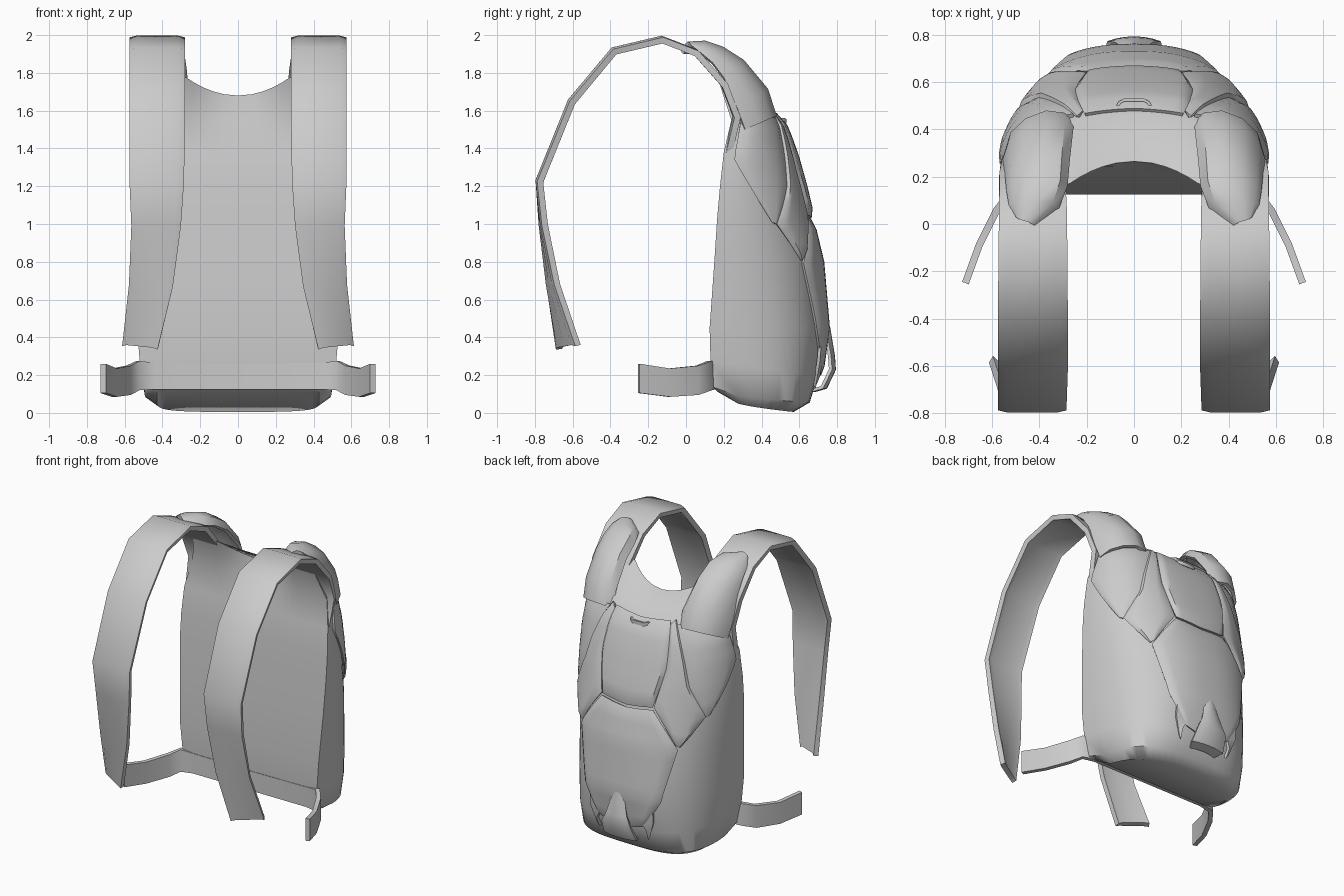
import bpy
from math import sin, cos, pi

if "Cube" in bpy.data.objects:
    bpy.data.objects.remove(bpy.data.objects["Cube"])

N = 28  # columns around the back of the bag


def lerp(a, b, t):
    return a + (b - a) * t


def finish(name, verts, faces, thick=0.0, mirror=False, angle=40):
    me = bpy.data.meshes.new(name)
    me.from_pydata(verts, [], faces)
    ob = bpy.data.objects.new(name, me)
    bpy.context.collection.objects.link(ob)
    if mirror:
        m = ob.modifiers.new("mirror", 'MIRROR')
        m.use_clip = True
        m.merge_threshold = 0.002
    if thick:
        s = ob.modifiers.new("thickness", 'SOLIDIFY')
        s.thickness = thick
        s.offset = 0
    bpy.ops.object.select_all(action='DESELECT')
    ob.select_set(True)
    bpy.context.view_layer.objects.active = ob
    bpy.ops.object.convert(target='MESH')
    bpy.ops.object.mode_set(mode='EDIT')
    bpy.ops.mesh.select_all(action='SELECT')
    bpy.ops.mesh.normals_make_consistent(inside=False)
    bpy.ops.object.mode_set(mode='OBJECT')
    bpy.ops.object.shade_smooth_by_angle(angle=angle * pi / 180)
    return ob


def sheet(name, rows, thick, mirror=True, angle=40):
    """Thin solid from rows of equally many points."""
    c = len(rows[0])
    verts = [p for r in rows for p in r]
    faces = [(i * c + j, i * c + j + 1, (i + 1) * c + j + 1, (i + 1) * c + j)
             for i in range(len(rows) - 1) for j in range(c - 1)]
    return finish(name, verts, faces, thick, mirror, angle)


# bag levels: z at front, z at back, half width, front y, back y, roundness
LEVELS = [(.11, .005, .43, .17, .57, .6), (.14, .055, .495, .135, .655, .6),
          (.27, .20, .52, .13, .70, .68), (.45, .45, .535, .125, .735, .78),
          (.80, .80, .555, .15, .705, .833), (1.03, 1.03, .565, .165, .65, .833),
          (1.20, 1.20, .565, .18, .61, .833), (1.38, 1.36, .555, .20, .565, .833),
          (1.55, 1.50, .52, .24, .515, .833), (1.68, 1.60, .46, .265, .46, .833)]


def level_point(level, s):
    """Point on one level of the rounded back, s from -1 to 1."""
    zf, zb, w, yf, yb, e = level
    a = s * pi / 2
    k = abs(sin(a)) ** e
    f = max(cos(a), 0) ** e
    drop = f ** .4 if zf < .2 else f  # underside corners reach down quickly
    return (w * (k if s >= 0 else -k), lerp(yf, yb, f), lerp(zf, zb, drop)), f


def on_bag(s, z, out):
    """Point on the bag's back at side position s and height z, pushed out."""
    pts = [level_point((l[0], l[1], l[2] + out, l[3], l[4] + out, l[5]), s)[0] for l in LEVELS]
    i = 0
    while i < len(pts) - 2 and z > pts[i + 1][2]:
        i += 1
    t = (z - pts[i][2]) / (pts[i + 1][2] - pts[i][2])
    return (lerp(pts[i][0], pts[i + 1][0], t), lerp(pts[i][1], pts[i + 1][1], t), z)


# main bag
def bag():
    verts, faces = [], []
    for li, level in enumerate(LEVELS):
        back, front = [], []
        for j in range(N + 1):
            (x, y, z), f = level_point(level, j / N * 2 - 1)
            # shoulders rise and lean forward on the top edge
            c = min(abs(x) / .28, 1) ** 2 * .1 if li == len(LEVELS) - 1 else 0
            back.append((x, y - c * (1 - f), z + c * (1 - f)))
            front.append((x, level[3] - c, level[0] + c))
        verts += back + front[-2:0:-1]
    R = 2 * N
    for i in range(len(LEVELS) - 1):
        faces += [(i * R + j, i * R + (j + 1) % R, (i + 1) * R + (j + 1) % R, (i + 1) * R + j)
                  for j in range(R)]
    for b in (0, (len(LEVELS) - 1) * R):
        for j in range(N):
            q = [b + j, b + j + 1, b + (R - j - 1) % R, b + (R - j) % R]
            faces.append(tuple(dict.fromkeys(q)))
    finish("main_bag", verts, faces, angle=50)


bag()


# puffy panels laid on the back; edges given as (inner, outer) pairs of (s, z)
def panel(name, edges, lift=.02, sub=5, cols=8):
    rows = []
    n = (len(edges) - 1) * sub
    centre = edges[0][0][0] == 0
    for r in range(n + 1):
        i = min(r // sub, len(edges) - 2)
        t = r / sub - i
        a, b = ([lerp(edges[i][e][k], edges[i + 1][e][k], t) for k in (0, 1)] for e in (0, 1))
        row = []
        for c in range(cols + 1):
            u = c / cols
            rim = r in (0, n) or c == cols or (c == 0 and not centre)
            row.append(on_bag(lerp(a[0], b[0], u), lerp(a[1], b[1], u), .006 if rim else lift))
        rows.append(row)
    sheet(name, rows, .018)


panel("top_centre_panel", [((0, 1.57), (.24, 1.59)), ((0, 1.3), (.235, 1.3)),
                           ((0, 1.03), (.17, 1.05))], .024)
panel("upper_side_panel", [((.25, 1.57), (.29, 1.6)), ((.245, 1.3), (.44, 1.2)),
                           ((.185, 1.05), (.61, 1.0)), ((.40, .82), (.42, .81))])
panel("shoulder_side_panel", [((.31, 1.58), (.92, 1.56)), ((.45, 1.2), (.93, 1.34)),
                              ((.62, 1.0), (.64, 1.01))], .014)
panel("lower_back_panel", [((0, 1.01), (.175, 1.03)), ((0, .8), (.41, .79)),
                           ((0, .45), (.29, .43)), ((0, .2), (.12, .24))], .018)

# shoulder straps: y, z, inner x, outer x, y shift of the outer edge
STRAP = [(.22, 1.38, .31, .55, 0), (.265, 1.57, .30, .56, 0), (.20, 1.74, .29, .57, 0),
         (.05, 1.91, .285, .57, 0), (-.13, 1.98, .285, .57, 0), (-.385, 1.92, .285, .57, 0),
         (-.61, 1.65, .285, .57, 0), (-.78, 1.23, .29, .57, 0), (-.765, 1.0, .305, .56, .01),
         (-.73, .68, .345, .57, .04), (-.68, .345, .425, .605, .10)]
sheet("shoulder_strap",
      [[(lerp(xi, xo, u), y + dy * u + e, z - e + dy * .2 * u)
        for u, e in ((0, .008), (.12, 0), (.5, 0), (.88, 0), (1, .008))]
       for y, z, xi, xo, dy in STRAP], .034)

# padded shoulder caps: ridge y, z, outer edge y, z, inner x, outer x
CAP = [(.47, 1.57, .31, 1.50, .26, .535), (.425, 1.71, .27, 1.61, .265, .545),
       (.30, 1.86, .20, 1.77, .28, .535), (.19, 1.93, .14, 1.85, .29, .53),
       (.10, 1.96, .08, 1.90, .325, .52), (.01, 1.955, .03, 1.94, .42, .49)]
sheet("shoulder_cap",
      [[(xi, y - .03, z - .05), (lerp(xi, xo, .12), y - .01, z - .01), (lerp(xi, xo, .4), y, z),
        (lerp(xi, xo, .7), lerp(y, yo, .2), lerp(z, zo, .2)),
        (lerp(xi, xo, .92), lerp(y, yo, .55), lerp(z, zo, .55)), (xo, yo, zo)]
       for y, z, yo, zo, xi, xo in CAP], .022)

# hip belt: x, y, low z, high z
BELT = [(0, .142, .125, .26), (.44, .142, .125, .265), (.53, .125, .12, .275),
        (.58, .06, .095, .25), (.655, -.09, .085, .235), (.713, -.25, .105, .26)]
sheet("hip_belt", [[(x, y, lerp(a, b, u)) for u in (0, .5, 1)] for x, y, a, b in BELT], .03,
      angle=60)

# curled tail flap at the bottom of the back: y, z, half width
TAIL = [(.755, .45, .035), (.765, .39, .05), (.78, .30, .075), (.785, .23, .11),
        (.74, .135, .125), (.69, .12, .10), (.66, .16, .08)]
sheet("tail_flap", [[(w * u, y - .02 * u * u, z) for u in (0, .35, .7, 1)] for y, z, w in TAIL], .018)

# small pointed tabs beside the tail flap
sheet("tail_tab", [[on_bag(.12, .26, .012), on_bag(.22, .38, .012)],
                   [on_bag(.14, .2, .014), on_bag(.21, .28, .014)],
                   [on_bag(.13, .14, .006), on_bag(.15, .16, .006)]], .016)

# grab loop under the top edge
LOOP = [(0, .525, 1.545), (.04, .525, 1.545), (.06, .515, 1.55), (.075, .49, 1.55)]
sheet("grab_loop", [[(x, y, z - .012), (x, y, z + .012)] for x, y, z in LOOP], .012)
